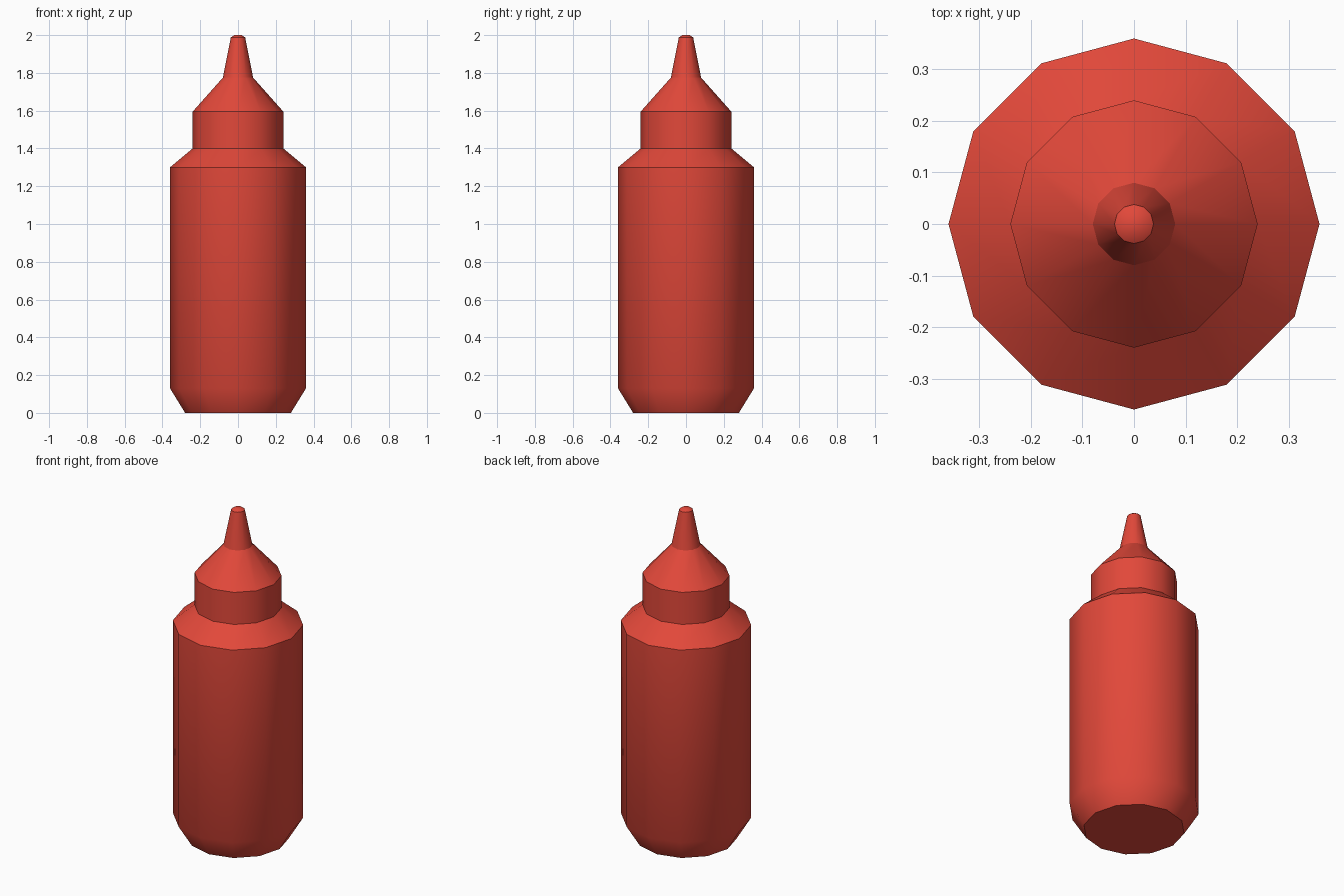
import bpy
import bmesh
from math import cos, sin, tau, radians

cube = bpy.data.objects.get("Cube")
if cube:
    bpy.data.objects.remove(cube, do_unlink=True)

SIDES = 12

red = bpy.data.materials.new("ketchup_red")
red.use_nodes = True
colour = (0.76, 0.065, 0.042, 1)
red.diffuse_color = colour
red.node_tree.nodes["Principled BSDF"].inputs["Base Color"].default_value = colour


def lathe(name, profile, cap_bottom=False, cap_top=False):
    """Turn a (radius, height) profile around z, with optional end caps."""
    bm = bmesh.new()
    rings = [[bm.verts.new((r * cos(tau * i / SIDES), r * sin(tau * i / SIDES), z))
              for i in range(SIDES)] for r, z in profile]
    for low, high in zip(rings, rings[1:]):
        for i in range(SIDES):
            j = (i + 1) % SIDES
            bm.faces.new((low[i], low[j], high[j], high[i]))
    if cap_bottom:
        bm.faces.new(rings[0][::-1])
    if cap_top:
        bm.faces.new(rings[-1])
    mesh = bpy.data.meshes.new(name)
    bm.to_mesh(mesh)
    bm.free()
    mesh.materials.append(red)
    obj = bpy.data.objects.new(name, mesh)
    bpy.context.collection.objects.link(obj)
    bpy.ops.object.select_all(action='DESELECT')
    obj.select_set(True)
    bpy.context.view_layer.objects.active = obj
    bpy.ops.object.shade_smooth_by_angle(angle=radians(35))
    return obj


# Bottle with chamfered base and sloping shoulder
lathe("bottle_body", [(0.28, 0), (0.36, 0.13), (0.36, 1.30), (0.24, 1.40)],
      cap_bottom=True)

# Screw cap with conical top
lathe("screw_cap", [(0.24, 1.40), (0.24, 1.595), (0.08, 1.775)])

# Tapered nozzle with a slightly domed tip
lathe("nozzle", [(0.08, 1.775), (0.038, 1.988), (0.02, 2.0)], cap_top=True)
